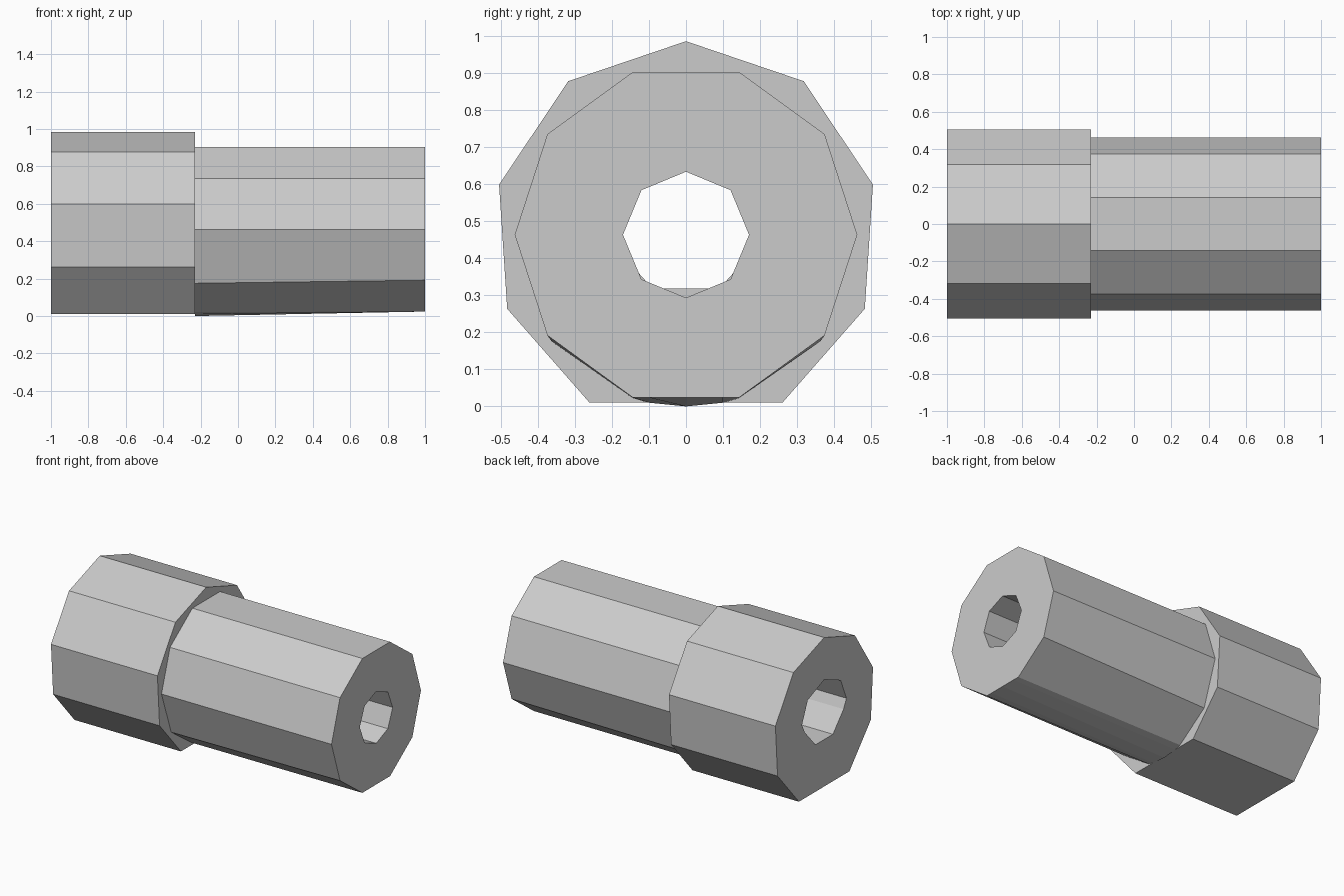
import bpy
import bmesh
from math import sin, cos, radians

cube = bpy.data.objects.get("Cube")
if cube:
    bpy.data.objects.remove(cube, do_unlink=True)

AXIS_Z = 0.463
SHOULDER_X = -0.23

grey = bpy.data.materials.new("light_grey")
grey.use_nodes = True
grey.diffuse_color = (0.6, 0.6, 0.6, 1)
grey.node_tree.nodes["Principled BSDF"].inputs["Base Color"].default_value = (0.6, 0.6, 0.6, 1)


def arc(radius, angles):
    """Half profile (y, z), with angles measured from straight up."""
    return [(radius * sin(radians(a)), AXIS_Z + radius * cos(radians(a))) for a in angles]


def closed(half):
    """Mirror a half profile across y = 0 into a full loop."""
    return half + [(-y, z) for y, z in reversed(half) if abs(y) > 0.001]


def tube(name, x0, x1, outer0, outer1, bore):
    """Hollow section lofted from outer0 to outer1 with a straight bore."""
    bm = bmesh.new()
    rims = {x0: [], x1: []}
    for start, end in ((outer0, outer1), (bore, bore)):
        loops = []
        for x, half in ((x0, start), (x1, end)):
            loop = [bm.verts.new((x, y, z)) for y, z in closed(half)]
            loops.append(loop)
            for i, v in enumerate(loop):
                rims[x].append(bm.edges.new((loop[i - 1], v)))
        a, b = loops
        for i in range(len(a)):
            bm.faces.new((a[i - 1], a[i], b[i], b[i - 1]))
    # Ring-shaped end caps
    for edges in rims.values():
        bmesh.ops.triangle_fill(bm, edges=edges, use_beauty=True)
    bmesh.ops.recalc_face_normals(bm, faces=bm.faces[:])
    mesh = bpy.data.meshes.new(name)
    bm.to_mesh(mesh)
    bm.free()
    mesh.materials.append(grey)
    obj = bpy.data.objects.new(name, mesh)
    bpy.context.collection.objects.link(obj)
    return obj


# Wide sleeve with a flat underside and a larger flat-bottomed bore
sleeve = arc(0.522, [0, 37.5, 75, 112.5, 150])
sleeve_bore = [(0, 0.71), (0.17, 0.64), (0.23, 0.5), (0.2, 0.44), (0.09, 0.318)]
tube("wide_sleeve", -1, SHOULDER_X, sleeve, sleeve, sleeve_bore)

# Ten-sided barrel whose underside is rounder where it meets the sleeve
barrel = arc(0.462, [18, 54, 90])
barrel_inner = barrel + [(0.362, 0.175), (0.143, 0.022), (0.1, 0.01), (0, 0)]
barrel_end = barrel + arc(0.462, [126, 162]) + [(0.1, 0.024), (0, 0.024)]
barrel_bore = arc(0.17, [0, 45, 90, 135, 180])
tube("narrow_barrel", SHOULDER_X, 1, barrel_inner, barrel_end, barrel_bore)
